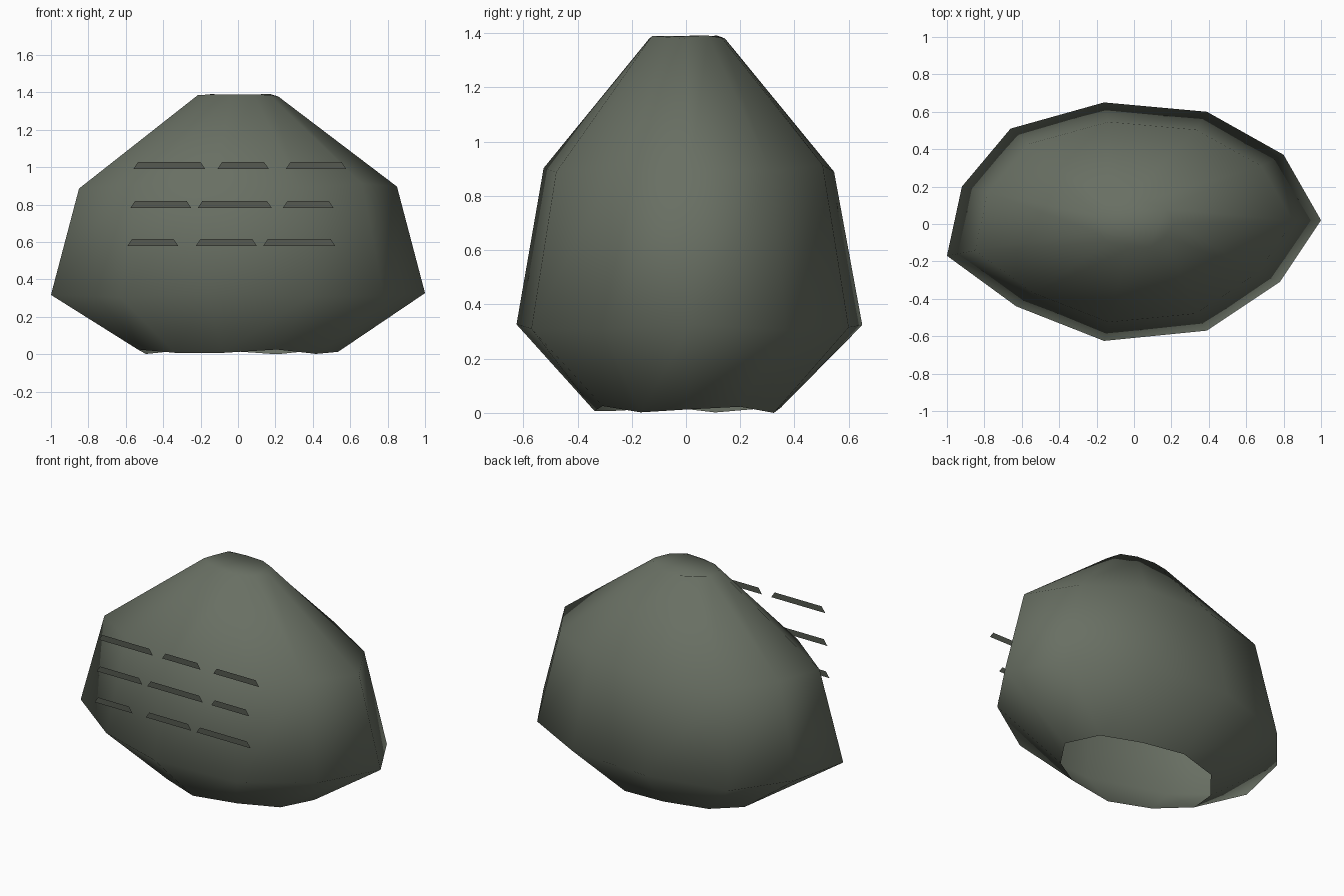
import bpy, bmesh, math

if "Cube" in bpy.data.objects:
    bpy.data.objects.remove(bpy.data.objects["Cube"])


def material(name, rgb):
    m = bpy.data.materials.new(name)
    m.diffuse_color = (*rgb, 1)
    m.use_nodes = True
    m.node_tree.nodes["Principled BSDF"].inputs["Base Color"].default_value = m.diffuse_color
    return m


stone = material("grey green stone", (0.14, 0.16, 0.125))
groove = material("dark stone", (0.092, 0.102, 0.082))


def add_object(name, bm, mat, smooth):
    mesh = bpy.data.meshes.new(name)
    for f in bm.faces:
        f.smooth = smooth
    bm.to_mesh(mesh)
    bm.free()
    mesh.materials.append(mat)
    ob = bpy.data.objects.new(name, mesh)
    bpy.context.collection.objects.link(ob)
    return ob


# Boulder: one eleven-sided outline, scaled at four heights, open underneath
outline = [(1.0, 0.02), (0.80, 0.37), (0.39, 0.60), (-0.16, 0.65),
           (-0.66, 0.51), (-0.92, 0.20), (-1.0, -0.17), (-0.63, -0.44),
           (-0.16, -0.625), (0.39, -0.57), (0.78, -0.31)]
levels = [(0.013, 0.535, 0.54, 0.013), (0.315, 1.0, 1.0, 0.012),
          (0.90, 0.85, 0.84, 0.014), (1.385, 0.215, 0.22, 0.007)]
bm = bmesh.new()
rings = []
for k, (z, sx, sy, wobble) in enumerate(levels):
    rings.append([bm.verts.new((x * sx, y * sy, z + wobble * math.sin(2.3 * i + 1.7 * k)))
                  for i, (x, y) in enumerate(outline)])
n = len(outline)
for low, high in zip(rings, rings[1:]):
    for i in range(n):
        j = (i + 1) % n
        bm.faces.new((low[i], low[j], high[j], high[i]))
bm.faces.new(rings[-1])
add_object("boulder", bm, stone, True)

# Carved marks: three rows of flat tapered strips in front of the boulder
rows = [(0.99, [(-0.56, -0.175), (-0.11, 0.165), (0.255, 0.58)]),
        (0.783, [(-0.575, -0.25), (-0.215, 0.18), (0.24, 0.51)]),
        (0.58, [(-0.59, -0.32), (-0.225, 0.10), (0.135, 0.52)])]
y, height, taper = -0.615, 0.037, 0.025
for r, (z, spans) in enumerate(rows):
    for c, (a, b) in enumerate(spans):
        bm = bmesh.new()
        bm.faces.new([bm.verts.new(p) for p in (
            (a, y, z), (b, y, z), (b - taper, y, z + height), (a + taper, y, z + height))])
        add_object(f"carved_mark_{r + 1}_{c + 1}", bm, groove, False)
